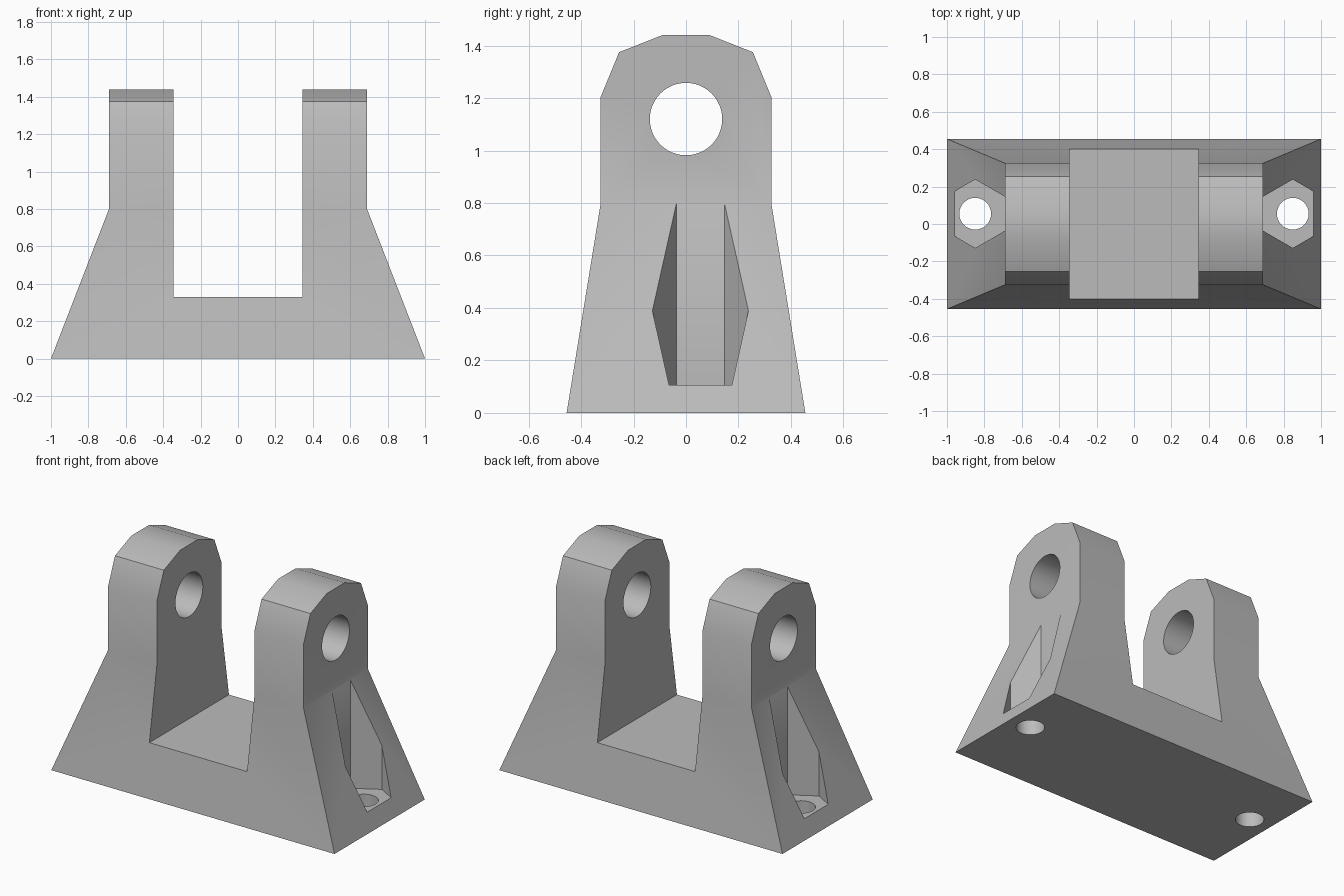
import bpy, bmesh
from math import pi, radians
from mathutils import Matrix

cube = bpy.data.objects.get("Cube")
if cube:
    bpy.data.objects.remove(cube)

grey = bpy.data.materials.new("matte grey")
grey.use_nodes = True
colour = (0.5, 0.5, 0.5, 1)
grey.diffuse_color = colour
grey.node_tree.nodes["Principled BSDF"].inputs["Base Color"].default_value = colour


def add_object(name, bm):
    bmesh.ops.recalc_face_normals(bm, faces=bm.faces)
    mesh = bpy.data.meshes.new(name)
    bm.to_mesh(mesh)
    bm.free()
    mesh.materials.append(grey)
    obj = bpy.data.objects.new(name, mesh)
    bpy.context.collection.objects.link(obj)
    return obj


def prism(name, sides, radius, depth, matrix):
    bm = bmesh.new()
    bmesh.ops.create_cone(bm, cap_ends=True, segments=sides, radius1=radius,
                          radius2=radius, depth=depth, matrix=matrix)
    return add_object(name, bm)


# Body: splayed foot rising into a rounded head, as end profiles joined along x
half = [(0.455, 0), (0.325, 0.8), (0.325, 1.205), (0.255, 1.375), (0.09, 1.44)]
outline = half + [(-y, z) for y, z in reversed(half)]
bm = bmesh.new()
ends = []
for side in (-1, 1):
    ring = [bm.verts.new((side * (1 if z == 0 else 0.69), y, z)) for y, z in outline]
    foot = [ring[0], ring[1], ring[-2], ring[-1]]
    bm.faces.new(foot)
    bm.faces.new(ring[1:-1])
    ends.append(ring)
left, right = ends
for i in range(len(outline)):
    j = (i + 1) % len(outline)
    bm.faces.new((left[i], left[j], right[j], right[i]))
body = add_object("clevis_bracket", bm)

# Cutters: slot, pivot bore, bolt holes and hexagonal nut pockets
bm = bmesh.new()
bmesh.ops.create_cube(bm, size=1, matrix=Matrix.Translation((0, 0, 1.33))
                      @ Matrix.Diagonal((0.69, 2, 2, 1)))
cutters = [add_object("slot_cutter", bm)]
cutters.append(prism("pivot_bore_cutter", 48, 0.138, 3,
                     Matrix.Translation((0, 0, 1.12)) @ Matrix.Rotation(pi / 2, 4, "Y")))
for name, x in (("left", 0.849), ("right", -0.849)):
    cutters.append(prism(name + "_nut_pocket_cutter", 6, 0.183, 1,
                         Matrix.Translation((x, 0.055, 0.607))))
    cutters.append(prism(name + "_bolt_hole_cutter", 32, 0.085, 1,
                         Matrix.Translation((x, 0.055, 0.2))))

for cutter in cutters:
    cutter.hide_render = True
    mod = body.modifiers.new(cutter.name, "BOOLEAN")
    mod.operation = "DIFFERENCE"
    mod.solver = "EXACT"
    mod.object = cutter

# Apply the cuts and remove the cutters
bpy.context.view_layer.objects.active = body
for obj in bpy.context.selected_objects:
    obj.select_set(False)
body.select_set(True)
for mod in list(body.modifiers):
    bpy.ops.object.modifier_apply(modifier=mod.name)
for cutter in cutters:
    bpy.data.objects.remove(cutter)
bpy.ops.object.shade_smooth_by_angle(angle=radians(30))
